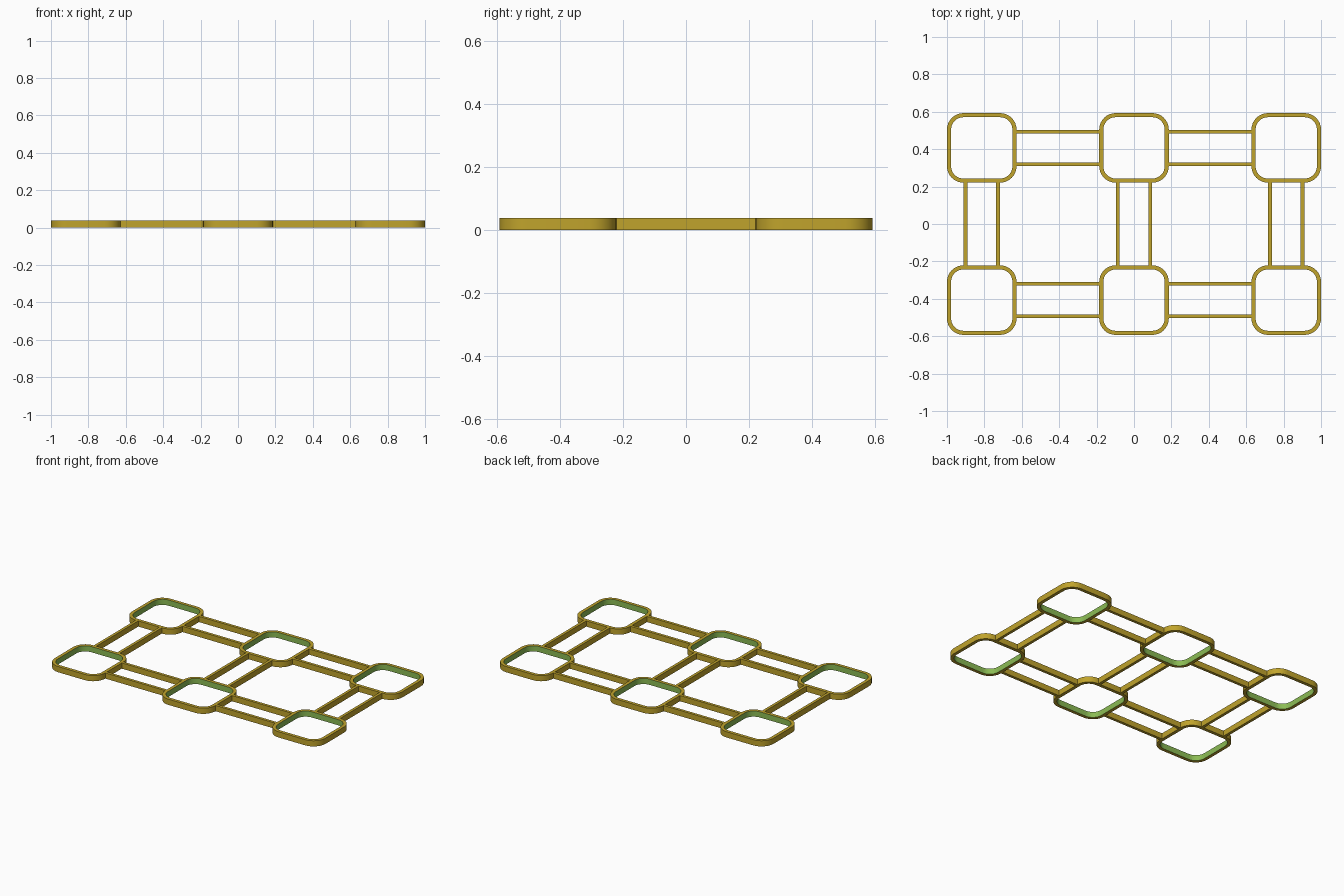
import bpy, bmesh, math

if "Cube" in bpy.data.objects:
    bpy.data.objects.remove(bpy.data.objects["Cube"])

HEIGHT = 0.038
PITCH = 0.814      # distance between ring centres
HALF = 0.186       # half the ring's outer width
WALL = 0.022
RADIUS = 0.088     # outer corner radius
BAR_OFFSET = 0.087
BAR_WIDTH = 0.019


def material(name, colour):
    m = bpy.data.materials.new(name)
    m.diffuse_color = (*colour, 1)
    m.use_nodes = True
    m.node_tree.nodes["Principled BSDF"].inputs["Base Color"].default_value = m.diffuse_color
    return m


gold = material("gold", (0.53, 0.37, 0.025))
green = material("leaf green", (0.26, 0.50, 0.09))


def rounded_square(half, radius, steps=8):
    pts = []
    for corner, (sx, sy) in enumerate([(1, 1), (-1, 1), (-1, -1), (1, -1)]):
        for i in range(steps + 1):
            a = math.pi / 2 * (corner + i / steps)
            pts.append((sx * (half - radius) + radius * math.cos(a),
                        sy * (half - radius) + radius * math.sin(a)))
    return pts


def finish(name, bm, mats):
    mesh = bpy.data.meshes.new(name)
    bm.to_mesh(mesh)
    bm.free()
    for m in mats:
        mesh.materials.append(m)
    ob = bpy.data.objects.new(name, mesh)
    bpy.context.collection.objects.link(ob)
    return ob


def make_ring(name, x, y):
    bm = bmesh.new()
    outer = rounded_square(HALF, RADIUS)
    inner = rounded_square(HALF - WALL, RADIUS - WALL)
    # Closed cross-section: outer bottom, outer top, inner top, inner bottom
    loops = [[bm.verts.new((px, py, z)) for px, py in pts]
             for pts, z in ((outer, 0), (outer, HEIGHT), (inner, HEIGHT), (inner, 0))]
    n = len(outer)
    for k in range(4):
        a, b = loops[k], loops[(k + 1) % 4]
        for i in range(n):
            j = (i + 1) % n
            f = bm.faces.new((a[i], a[j], b[j], b[i]))
            f.material_index = 1 if k == 2 else 0   # green lining
    bmesh.ops.recalc_face_normals(bm, faces=bm.faces[:])
    ob = finish(name, bm, (gold, green))
    ob.location = (x, y, 0)
    bpy.ops.object.select_all(action='DESELECT')
    ob.select_set(True)
    bpy.context.view_layer.objects.active = ob
    bpy.ops.object.shade_smooth_by_angle(angle=math.radians(35))


def make_bar(name, x, y, along_x):
    length = PITCH - 2 * HALF + 0.01   # ends sink slightly into the ring walls
    size = (length, BAR_WIDTH) if along_x else (BAR_WIDTH, length)
    bm = bmesh.new()
    bmesh.ops.create_cube(bm, size=1)
    bmesh.ops.scale(bm, vec=(*size, HEIGHT), verts=bm.verts[:])
    finish(name, bm, (gold,)).location = (x, y, HEIGHT / 2)


# Six rings in a three by two grid
for col in (-1, 0, 1):
    for row in (-0.5, 0.5):
        make_ring("square_ring", col * PITCH, row * PITCH)

# Paired bars linking neighbouring rings
for side in (-BAR_OFFSET, BAR_OFFSET):
    for row in (-0.5, 0.5):
        for mid in (-0.5, 0.5):
            make_bar("long_side_bar", mid * PITCH, row * PITCH + side, True)
    for col in (-1, 0, 1):
        make_bar("cross_bar", col * PITCH + side, 0, False)
